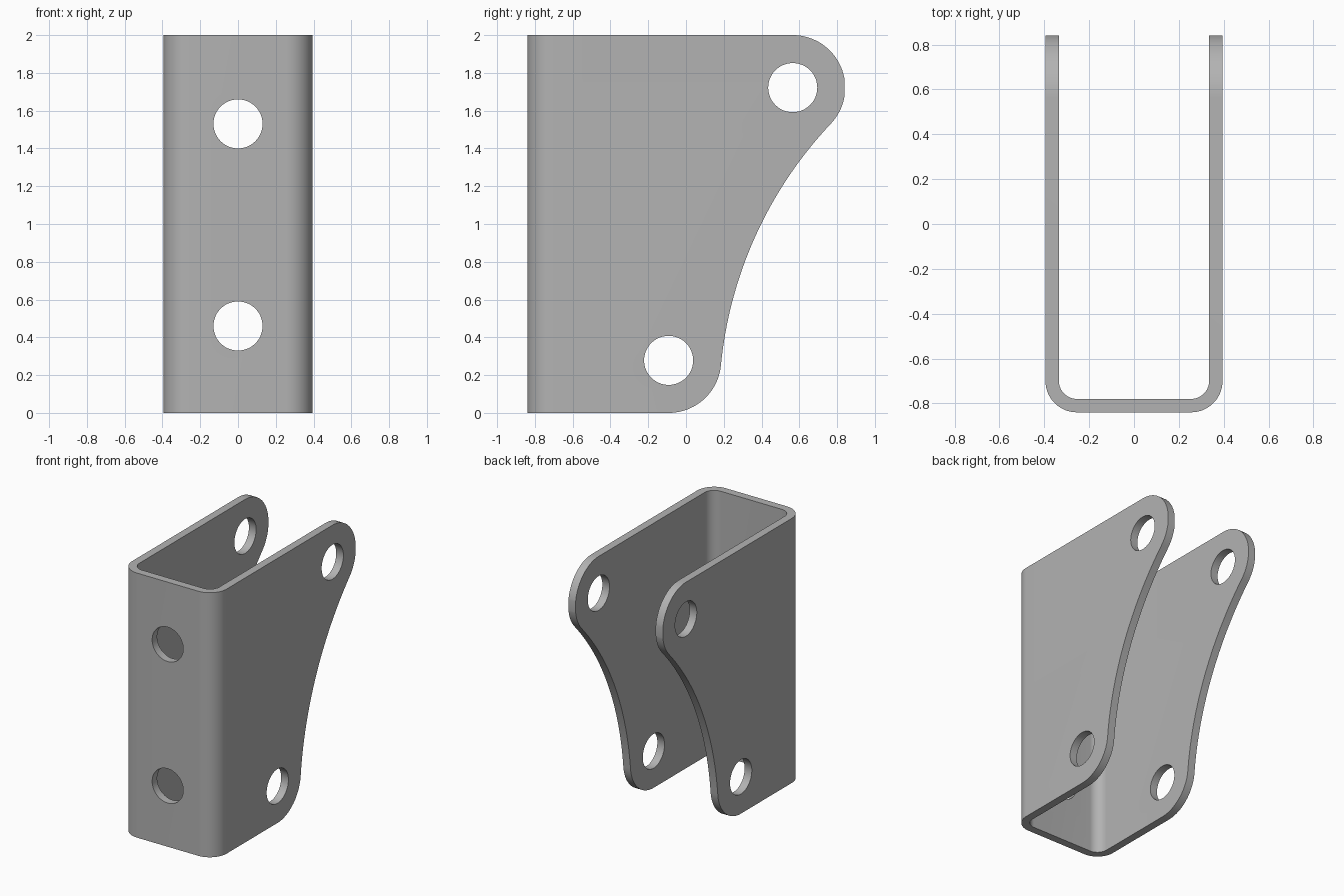
import bpy, bmesh, math
from mathutils import Vector

cube = bpy.data.objects.get("Cube")
if cube:
    bpy.data.objects.remove(cube, do_unlink=True)

WIDTH, DEPTH, THICK = 0.395, 0.84, 0.06      # half width, half depth, sheet
BEND, EAR, HOLE = 0.14, 0.278, 0.13          # radii
LOW, HIGH = Vector((-0.092, EAR)), Vector((0.565, 2 - EAR))   # ear centres (y, z)

metal = bpy.data.materials.new("grey metal")
metal.use_nodes = True
colour = (0.45, 0.45, 0.45, 1)
metal.diffuse_color = colour
metal.node_tree.nodes["Principled BSDF"].inputs["Base Color"].default_value = colour


def arc(centre, radius, start, end, steps):
    """Points along an arc, angles in radians."""
    angles = [start + (end - start) * i / steps for i in range(steps + 1)]
    return [(centre[0] + radius * math.cos(a), centre[1] + radius * math.sin(a)) for a in angles]


def prism(name, outline, place, sweep):
    """Extrude a flat outline along a vector."""
    bm = bmesh.new()
    face = bm.faces.new([bm.verts.new(place(u, v)) for u, v in outline])
    top = bmesh.ops.extrude_face_region(bm, geom=[face])["geom"]
    bmesh.ops.translate(bm, vec=sweep, verts=[g for g in top if isinstance(g, bmesh.types.BMVert)])
    bmesh.ops.recalc_face_normals(bm, faces=bm.faces)
    mesh = bpy.data.meshes.new(name)
    bm.to_mesh(mesh)
    bm.free()
    mesh.materials.append(metal)
    obj = bpy.data.objects.new(name, mesh)
    bpy.context.collection.objects.link(obj)
    return obj


def cut(target, tool, operation):
    """Apply a boolean and discard the cutter."""
    tool.hide_render = True
    mod = target.modifiers.new("cut", "BOOLEAN")
    mod.object, mod.operation, mod.solver = tool, operation, "EXACT"
    bpy.context.view_layer.objects.active = target
    bpy.ops.object.modifier_apply(modifier=mod.name)
    bpy.data.objects.remove(tool, do_unlink=True)


# Bent sheet: U-shaped plan swept upward
def bend_path(inset):
    cx, cy = WIDTH - BEND, BEND - DEPTH
    r = BEND - inset
    return ([(inset - WIDTH, DEPTH)]
            + arc((-cx, cy), r, math.pi, 1.5 * math.pi, 14)
            + arc((cx, cy), r, -math.pi / 2, 0, 14)
            + [(WIDTH - inset, DEPTH)])


bracket = prism("channel_bracket", bend_path(0) + bend_path(THICK)[::-1],
                lambda u, v: (u, v, 0), (0, 0, 2))

# Side profile: two rounded ears joined by a tangent hollow arc
axis = HIGH - LOW
hollow_dir = Vector((axis.y, -axis.x)).normalized()
hollow = (LOW + HIGH) / 2 + hollow_dir * 2.316
radius = (hollow - LOW).length - EAR
low_angle = math.atan2(*(hollow - LOW).yx)
high_angle = math.atan2(*(hollow - HIGH).yx)
profile = ([(-1, -0.0), *arc(LOW, EAR, -math.pi / 2, low_angle, 24)]
           + arc(hollow, radius, low_angle + math.pi, high_angle + math.pi, 40)[1:-1]
           + arc(HIGH, EAR, high_angle, math.pi / 2, 32) + [(-1, 2)])
cut(bracket, prism("profile_cutter", profile, lambda u, v: (-1, u, v), (2, 0, 0)), "INTERSECT")

# Pin holes through both cheeks
for centre in (LOW, HIGH):
    ring = arc(centre, HOLE, 0, 2 * math.pi, 48)[:-1]
    cut(bracket, prism("pin_cutter", ring, lambda u, v: (-1, u, v), (2, 0, 0)), "DIFFERENCE")

# Mounting holes through the front web
for height in (0.46, 1.53):
    ring = arc((0, height), HOLE, 0, 2 * math.pi, 48)[:-1]
    cut(bracket, prism("bolt_cutter", ring, lambda u, v: (u, -1, v), (0, 0.5, 0)), "DIFFERENCE")

# Smooth bends with crisp edges
bpy.ops.object.select_all(action="DESELECT")
bracket.select_set(True)
bpy.context.view_layer.objects.active = bracket
bpy.ops.object.shade_smooth_by_angle(angle=math.radians(30))
